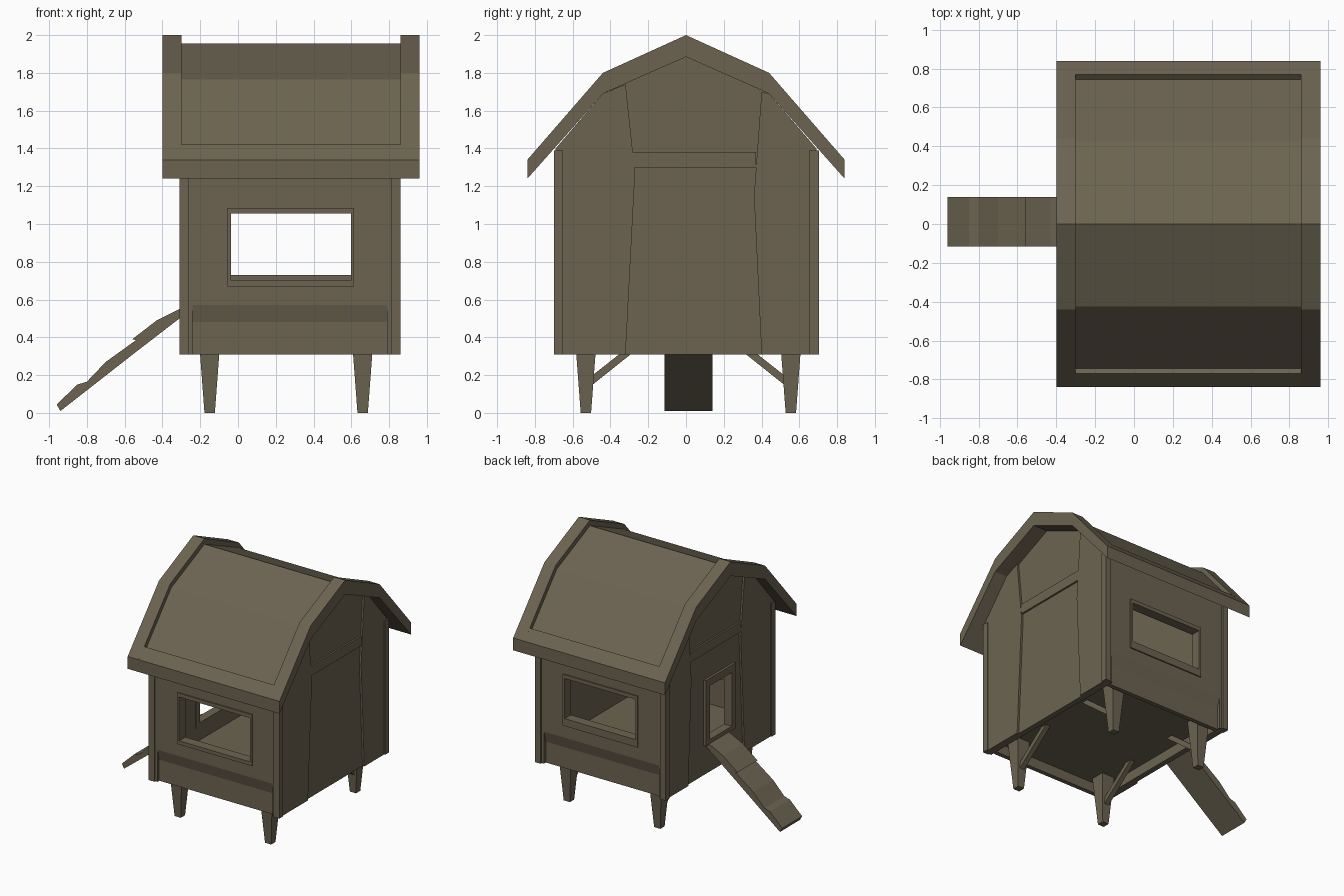
import bpy, bmesh
from mathutils import Vector

if "Cube" in bpy.data.objects:
    bpy.data.objects.remove(bpy.data.objects["Cube"])

wood = bpy.data.materials.new("weathered_wood")
wood.diffuse_color = (0.15, 0.127, 0.083, 1)
wood.use_nodes = True
wood.node_tree.nodes["Principled BSDF"].inputs["Base Color"].default_value = wood.diffuse_color


def finish(name, bm):
    bmesh.ops.recalc_face_normals(bm, faces=bm.faces)
    me = bpy.data.meshes.new(name)
    bm.to_mesh(me)
    bm.free()
    me.materials.append(wood)
    ob = bpy.data.objects.new(name, me)
    bpy.context.collection.objects.link(ob)
    return ob


def prism(name, pts, x0, x1):
    """Extrude a (y, z) outline along x."""
    bm = bmesh.new()
    face = bm.faces.new([bm.verts.new((x0, y, z)) for y, z in pts])
    ext = bmesh.ops.extrude_face_region(bm, geom=[face])
    bmesh.ops.translate(bm, vec=(x1 - x0, 0, 0),
                        verts=[v for v in ext["geom"] if isinstance(v, bmesh.types.BMVert)])
    return finish(name, bm)


def box(name, x0, x1, y0, y1, z0, z1):
    return prism(name, [(y0, z0), (y1, z0), (y1, z1), (y0, z1)], x0, x1)


def cut(ob, *size):
    cutter = box("cutter", *size)
    cutter.hide_render = True
    mod = ob.modifiers.new("opening", 'BOOLEAN')
    mod.operation, mod.solver, mod.object = 'DIFFERENCE', 'EXACT', cutter
    bpy.context.view_layer.objects.active = ob
    bpy.ops.object.modifier_apply(modifier=mod.name)
    bpy.data.objects.remove(cutter)


def mirrored(half):
    return half + [(-y, z) for y, z in reversed(half) if y > 0]


# Roof: raised end bands and a recessed middle with raised eaves
inner = [(0.84, 1.24), (0.44, 1.69), (0, 1.885)]
inner_loop = [(-y, z) for y, z in inner[:2]] + inner[::-1]


def roof(name, outer, x0, x1):
    # outer runs from right eave to ridge
    loop = outer + [(-y, z) for y, z in outer[-2::-1]]
    prism(name, loop + inner_loop, x0, x1)


band = [(0.84, 1.34), (0.44, 1.80), (0, 2.0)]
roof("roof_band_left", band, -0.40, -0.30)
roof("roof_band_right", band, 0.86, 0.96)
roof("roof_panel", [(0.84, 1.34), (0.77, 1.42), (0.744, 1.398), (0.425, 1.765), (0, 1.955)],
     -0.30, 0.86)

# Long walls with window openings and frames
for s, side in ((-1, "front"), (1, "back")):
    wall = prism(side + "_wall", [(s * y, z) for y, z in (
        (0.63, 0.31), (0.665, 0.31), (0.665, 0.48), (0.69, 0.57),
        (0.69, 1.40), (0.63, 1.40))], -0.28, 0.83)
    cut(wall, -0.045, 0.605, *sorted((s * 0.5, s * 0.8)), 0.68, 1.075)
    y0, y1 = sorted((s * 0.62, s * 0.70))
    sill = 0.70 if s < 0 else 0.73
    box(side + "_window_sill", -0.055, 0.615, y0, y1, 0.67, sill)
    box(side + "_window_head", -0.055, 0.615, y0, y1, 1.055, 1.085)
    for x in (-0.055, 0.597):
        box(side + "_window_jamb", x, x + 0.018, y0, y1, sill, 1.055)

# Gable walls, with a door opening on the left
gable = [(-0.69, 0.31), (0.69, 0.31), (0.69, 1.40), (0.44, 1.69), (0, 1.885),
         (-0.44, 1.69), (-0.69, 1.40)]
for side, x0, x1, out in (("left", -0.285, -0.24, -1), ("right", 0.79, 0.835, 1)):
    wall = prism(side + "_gable", gable, x0, x1)
    if side == "left":
        cut(wall, -0.5, 0, -0.16, 0.14, 0.57, 1.04)
    face = x0 if out < 0 else x1

    def span(depth):
        return sorted((face, face + out * depth))
    # raised outer boards with slightly uneven edges, and the cross rail
    prism(side + "_gable_board", [(-0.69, 0.31), (-0.32, 0.31), (-0.27, 1.27),
                                  (-0.32, 1.74), (-0.44, 1.69), (-0.69, 1.40)], *span(0.016))
    prism(side + "_gable_board", [(0.69, 0.31), (0.40, 0.31), (0.36, 1.15),
                                  (0.40, 1.70), (0.44, 1.69), (0.69, 1.40)], *span(0.016))
    box(side + "_gable_rail", *span(0.014), -0.28, 0.37, 1.30, 1.38)

# Door frame
for part, y0, y1, z0, z1 in (("jamb", 0.13, 0.18, 0.55, 1.08), ("jamb", -0.20, -0.15, 0.55, 1.08),
                             ("head", -0.15, 0.13, 1.02, 1.08), ("sill", -0.15, 0.13, 0.55, 0.585)):
    box("door_" + part, -0.305, -0.235, y0, y1, z0, z1)

# Corner posts
for x in (-0.31, 0.81):
    for y in (-0.70, 0.655):
        box("corner_post", x, x + 0.05, y, y + 0.05, 0.31, 1.39)

# Floor
box("floor", -0.27, 0.82, -0.66, 0.66, 0.39, 0.44)

# Tapered legs with diagonal braces
for x in (-0.15, 0.66):
    for y, s in ((-0.53, -1), (0.555, 1)):
        bm = bmesh.new()
        bmesh.ops.create_cube(bm, size=1)
        for v in bm.verts:
            w = 0.115 if v.co.z > 0 else 0.055
            v.co = Vector((x + v.co.x * w, y + v.co.y * w, 0.40 if v.co.z > 0 else 0))
        finish("leg", bm)
        prism("leg_brace", [(y - s * 0.03, 0.145), (y - s * 0.03, 0.195),
                            (y - s * 0.29, 0.40), (y - s * 0.35, 0.40)], x - 0.02, x + 0.02)

# Ramp of overlapping boards
bm = bmesh.new()
side = [(-0.27, 0.53), (-0.31, 0.50), (-0.55, 0.315), (-0.94, 0.01), (-0.96, 0.045),
        (-0.85, 0.15), (-0.80, 0.165), (-0.70, 0.27), (-0.54, 0.385), (-0.56, 0.39),
        (-0.43, 0.49), (-0.31, 0.55), (-0.27, 0.57)]
face = bm.faces.new([bm.verts.new((x, -0.115, z)) for x, z in side])
ext = bmesh.ops.extrude_face_region(bm, geom=[face])
bmesh.ops.translate(bm, vec=(0, 0.255, 0),
                    verts=[v for v in ext["geom"] if isinstance(v, bmesh.types.BMVert)])
finish("ramp", bm)
